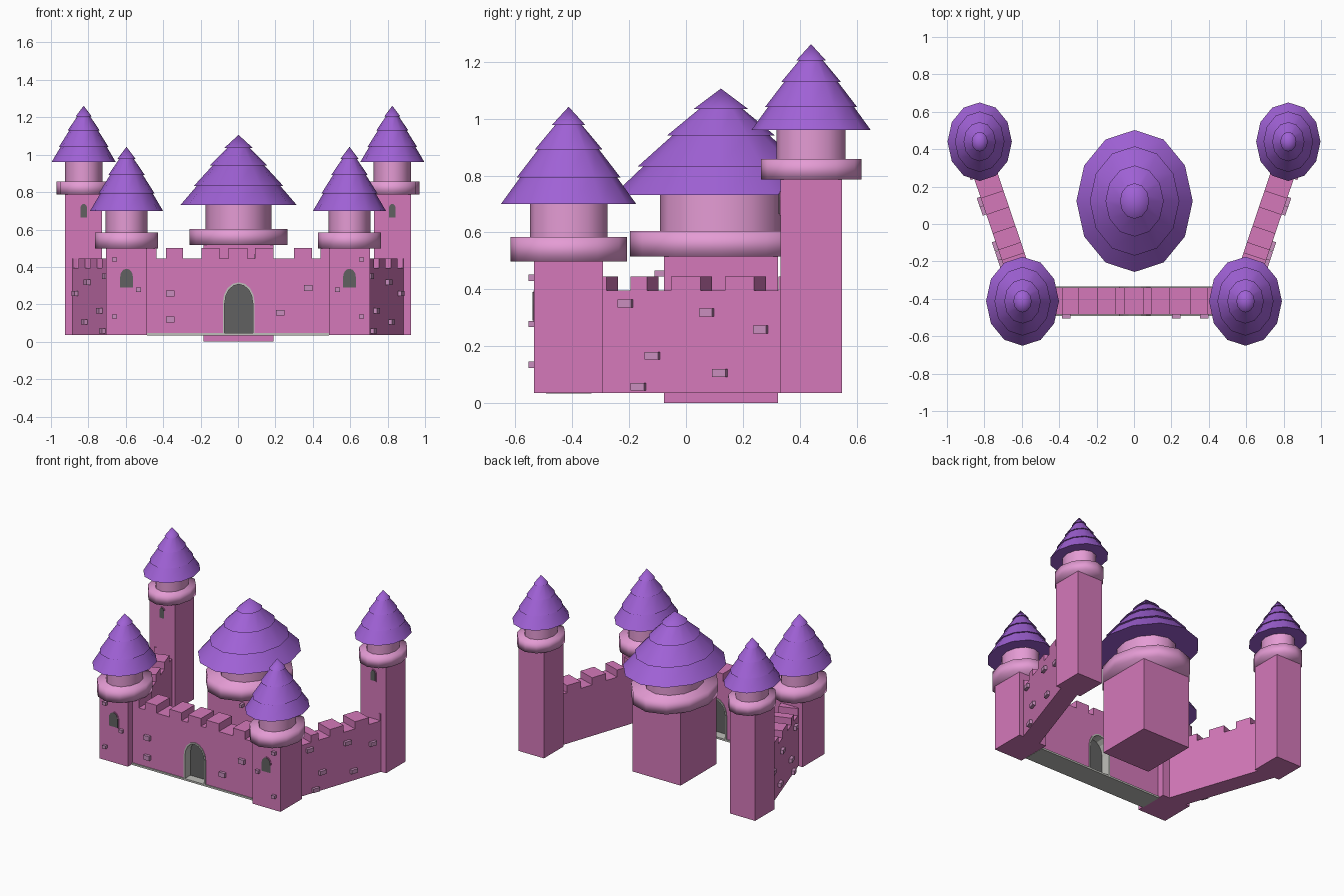
import bpy, bmesh, math
from mathutils import Matrix

cube = bpy.data.objects.get("Cube")
if cube:
    bpy.data.objects.remove(cube, do_unlink=True)


def material(name, rgb):
    m = bpy.data.materials.new(name)
    m.use_nodes = True
    m.diffuse_color = (*rgb, 1)
    m.node_tree.nodes["Principled BSDF"].inputs["Base Color"].default_value = (*rgb, 1)
    return m


PINK = material("wall pink", (0.66, 0.19, 0.49))
PALE = material("pale pink", (0.78, 0.33, 0.66))
PURPLE = material("roof purple", (0.35, 0.12, 0.67))
DARK = material("dark grey", (0.12, 0.12, 0.12))
LIGHT = material("light grey", (0.52, 0.52, 0.49))
BRICK = material("brick mauve", (0.58, 0.27, 0.51))
OVAL = 1.22   # depth of the round parts relative to their width
BASE = 0.035  # underside of walls and towers


def finish(name, bm, mat, angle=None):
    bmesh.ops.recalc_face_normals(bm, faces=bm.faces)
    mesh = bpy.data.meshes.new(name)
    bm.to_mesh(mesh)
    bm.free()
    mesh.materials.append(mat)
    ob = bpy.data.objects.new(name, mesh)
    bpy.context.collection.objects.link(ob)
    if angle:
        bpy.ops.object.select_all(action='DESELECT')
        ob.select_set(True)
        bpy.context.view_layer.objects.active = ob
        bpy.ops.object.shade_smooth_by_angle(angle=math.radians(angle))
    return ob


def prism(name, pts, y0, y1, mat, matrix=Matrix()):
    """Extrude an x-z outline from y0 to y1."""
    bm = bmesh.new()
    face = bm.faces.new([bm.verts.new((x, y0, z)) for x, z in pts])
    new = bmesh.ops.extrude_face_region(bm, geom=[face])["geom"]
    bmesh.ops.translate(bm, vec=(0, y1 - y0, 0),
                        verts=[v for v in new if isinstance(v, bmesh.types.BMVert)])
    bmesh.ops.transform(bm, matrix=matrix, verts=bm.verts)
    return finish(name, bm, mat)


def box(name, x0, x1, y0, y1, z0, z1, mat, matrix=Matrix()):
    return prism(name, [(x0, z0), (x1, z0), (x1, z1), (x0, z1)], y0, y1, mat, matrix)


def lathe(name, x, y, profile, mat, angle, sides=12):
    """Oval turned part; a zero radius closes to a point."""
    bm = bmesh.new()
    rings = []
    for r, z in profile:
        count = sides if r > 0 else 1
        turns = [i * math.tau / sides for i in range(count)]
        rings.append([bm.verts.new((x + r * math.cos(t), y + r * OVAL * math.sin(t), z))
                      for t in turns])
    for a, b in zip(rings, rings[1:]):
        for i in range(sides):
            j = (i + 1) % sides
            quad = [a[i % len(a)], a[j % len(a)], b[j % len(b)], b[i % len(b)]]
            bm.faces.new(list(dict.fromkeys(quad)))
    finish(name, bm, mat, angle)


def arch(cx, half, z0, spring, top, steps=8):
    """Arch outline from the lower left foot over to the lower right foot."""
    curve = [(cx - half * math.cos(math.pi * i / steps),
              spring + (top - spring) * math.sin(math.pi * i / steps)) for i in range(steps + 1)]
    return [(cx - half, z0)] + curve + [(cx + half, z0)]


def battlement(x0, x1, gaps, low, high):
    """Top edge running from x0 to x1 with square gaps."""
    pts = [(x0, high)]
    for a, b in gaps:
        pts += [(a, high), (a, low), (b, low), (b, high)]
    return pts + [(x1, high)]


def brick(cx, cz, w, h, front, matrix=Matrix(), out=0.02):
    box("brick", cx - w / 2, cx + w / 2, front - out, front + 0.01,
        cz - h / 2, cz + h / 2, BRICK, matrix)


def tower(name, x, y, hx, hy, z0, z1, ring, z2, neck, z3, roof, z4):
    box(name + "_shaft", x - hx, x + hx, y - hy, y + hy, z0, z1, PINK)
    lathe(name + "_collar", x, y, [(0, z1), (ring, z1), (ring, z2), (0, z2)], PALE, 180)
    lathe(name + "_neck", x, y, [(neck, z2 - 0.01), (neck, z3 + 0.01)], PALE, 40)
    # stepped cone: each tier overhangs the one below
    prof = [(0, z3), (roof, z3)]
    for f, inner, outer in ((0.27, 0.72, 0.77), (0.56, 0.45, 0.5), (0.81, 0.2, 0.25)):
        z = z3 + f * (z4 - z3)
        prof += [(roof * inner, z), (roof * outer, z)]
    lathe(name + "_roof", x, y, prof + [(0, z4)], PURPLE, 40)


def window(name, cx, half, z0, top, front):
    spring = top - half * 1.3
    prism(name + "_frame", arch(cx, half + 0.006, z0 - 0.006, spring, top + 0.006),
          front - 0.003, front + 0.005, PINK)
    prism(name, arch(cx, half, z0, spring, top), front - 0.006, front + 0.005, DARK)


# Keep
tower("keep", 0.003, 0.123, 0.187, 0.2, 0, 0.516, 0.262, 0.604, 0.176, 0.731, 0.311, 1.106)
brick(0.095, 0.455, 0.02, 0.022, -0.077, out=0.034)

# Front wall with its doorway
W0, W1 = -0.485, -0.34
gaps = [(-0.435, -0.385), (-0.295, -0.195), (-0.1, -0.05),
        (0.05, 0.09), (0.19, 0.3), (0.395, 0.44)]
outline = battlement(-0.49, 0.49, gaps, 0.445, 0.5)
door = arch(0.004, 0.085, BASE, 0.21, 0.318)
prism("front_wall", outline + [(0.49, BASE)] + door[::-1] + [(-0.49, BASE)], W0, W1, PINK)
opening = arch(0.004, 0.075, BASE, 0.205, 0.307)
prism("door_frame", door + opening[::-1], W0 - 0.006, W1 + 0.006, LIGHT)
prism("door", opening, -0.43, -0.40, DARK)
box("wall_trim", -0.487, 0.487, W0 - 0.007, W1 + 0.007, BASE - 0.002, 0.046, LIGHT)
for cx, cz in ((-0.363, 0.257), (-0.363, 0.118), (0.225, 0.155), (0.375, 0.288)):
    brick(cx, cz, 0.045, 0.032, W0)

# Corner towers and slanting side walls, both sides
SLANT = math.atan2(0.947, 0.321)
for sx, side in ((1, "left"), (-1, "right")):
    fx, bx = sx * 0.596, sx * 0.825
    tower(side + "_front_tower", fx, -0.413, 0.11, 0.121, BASE, 0.498,
          0.168, 0.583, 0.112, 0.7, 0.195, 1.042)
    tower(side + "_back_tower", bx, 0.44, 0.099, 0.108, BASE, 0.786,
          0.145, 0.858, 0.1, 0.96, 0.172, 1.262)
    window(side + "_front_window", fx, 0.034, 0.29, 0.39, -0.534)
    window(side + "_back_window", bx, 0.018, 0.665, 0.737, 0.332)
    for dx, cz in ((0.064, 0.44), (-0.064, 0.278), (0.064, 0.134)):
        brick(fx + sx * dx, cz, 0.026, 0.022, -0.534)

    # local x runs along the wall and local -y faces outwards
    place = (Matrix.Diagonal((sx, 1, 1, 1)) @ Matrix.Translation((0.715, 0.03, 0))
             @ Matrix.Rotation(SLANT, 4, 'Z'))
    side_gaps = [(s, s + 0.09) for s in (-0.306, -0.155, 0.044, 0.243)]
    edge = battlement(-0.37, 0.38, side_gaps, 0.395, 0.445)
    prism(side + "_side_wall", edge + [(0.38, BASE), (-0.37, BASE)], -0.064, 0.064, PINK, place)
    for y, cz in ((-0.21, 0.35), (0.075, 0.318), (0.265, 0.258),
                  (-0.115, 0.166), (0.122, 0.106), (-0.165, 0.057)):
        brick(y / 0.947 - 0.01, cz, 0.05, 0.028, -0.064, place)
